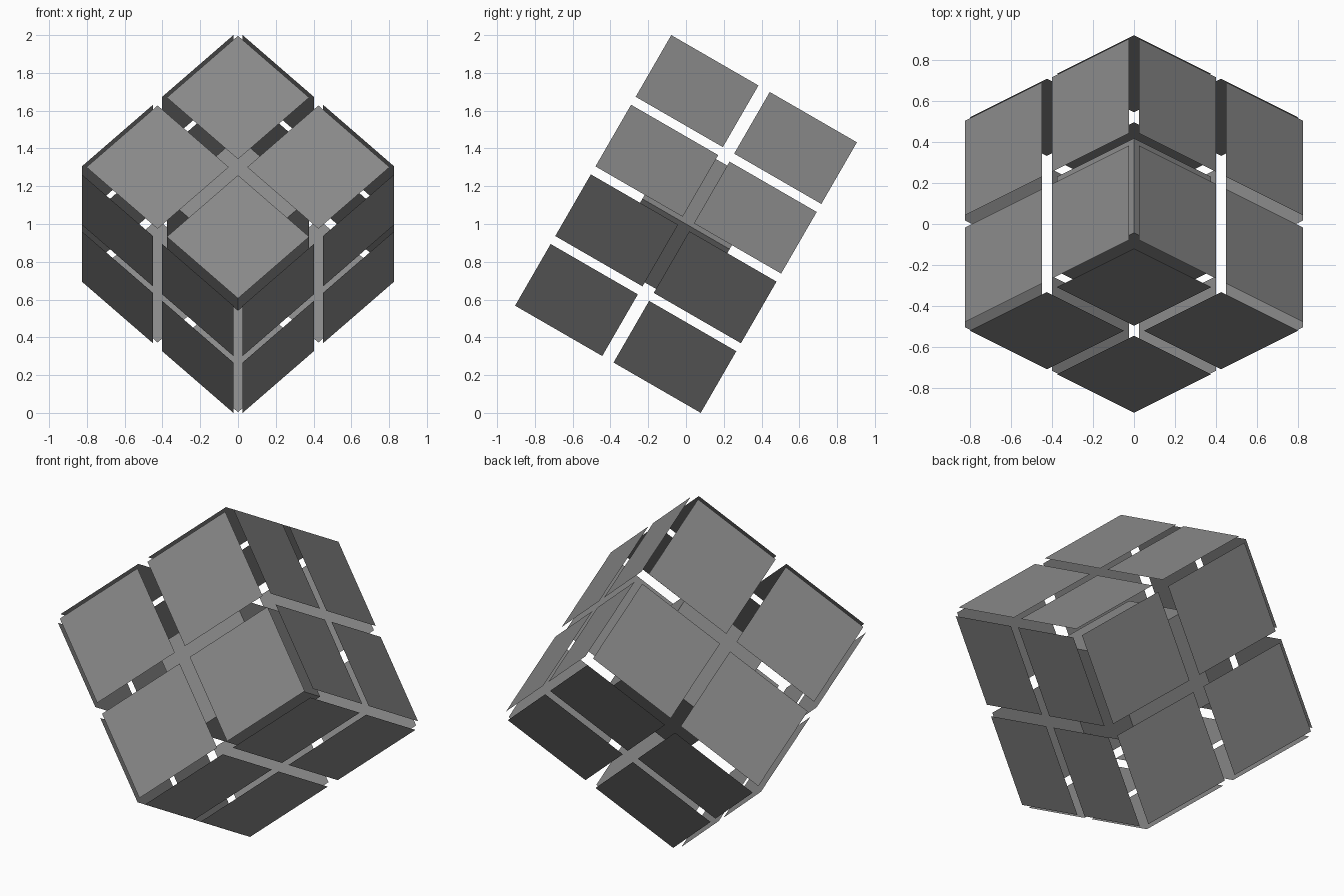
import bpy, bmesh, math
from mathutils import Matrix, Vector

if "Cube" in bpy.data.objects:
    bpy.data.objects.remove(bpy.data.objects["Cube"])

PANEL = 0.533    # side of each square sheet
OFFSET = 0.301   # panel centre from the middle of its face
FACE = 0.602     # distance of each face from the cube centre
CORE = 0.533     # side of the inner cube

# tilted frame: cube turned 45 degrees, then leaned so one face looks front and up
e = Vector((0, 0.5, math.sqrt(3) / 2))
x = Vector((1, 0, 0))
a, b = (x + e).normalized(), (e - x).normalized()
tilt = Matrix((a, b, a.cross(b))).transposed().to_4x4()
frame = Matrix.Translation((0, 0, 1)) @ tilt

# dark grey for every part
grey = bpy.data.materials.new("dark_grey")
grey.diffuse_color = (0.25, 0.25, 0.25, 1)
grey.use_nodes = True
grey.node_tree.nodes["Principled BSDF"].inputs["Base Color"].default_value = grey.diffuse_color


def add_object(name, bm):
    mesh = bpy.data.meshes.new(name)
    bm.to_mesh(mesh)
    bm.free()
    mesh.materials.append(grey)
    obj = bpy.data.objects.new(name, mesh)
    obj.matrix_world = frame
    bpy.context.collection.objects.link(obj)
    return obj


# inner cube
bm = bmesh.new()
bmesh.ops.create_cube(bm, size=CORE)
add_object("inner_cube", bm)

# six faces, each made of four thin floating sheets
faces = {
    "front_panels": (0, 'X'), "back_panels": (math.pi, 'X'),
    "upper_right_panels": (math.pi / 2, 'Y'), "lower_left_panels": (-math.pi / 2, 'Y'),
    "upper_left_panels": (-math.pi / 2, 'X'), "lower_right_panels": (math.pi / 2, 'X'),
}
for name, (angle, axis) in faces.items():
    turn = Matrix.Rotation(angle, 4, axis)
    bm = bmesh.new()
    for sx in (-1, 1):
        for sy in (-1, 1):
            place = Matrix.Translation((sx * OFFSET, sy * OFFSET, FACE))
            bmesh.ops.create_grid(bm, x_segments=1, y_segments=1,
                                  size=PANEL / 2, matrix=turn @ place)
    add_object(name, bm)
